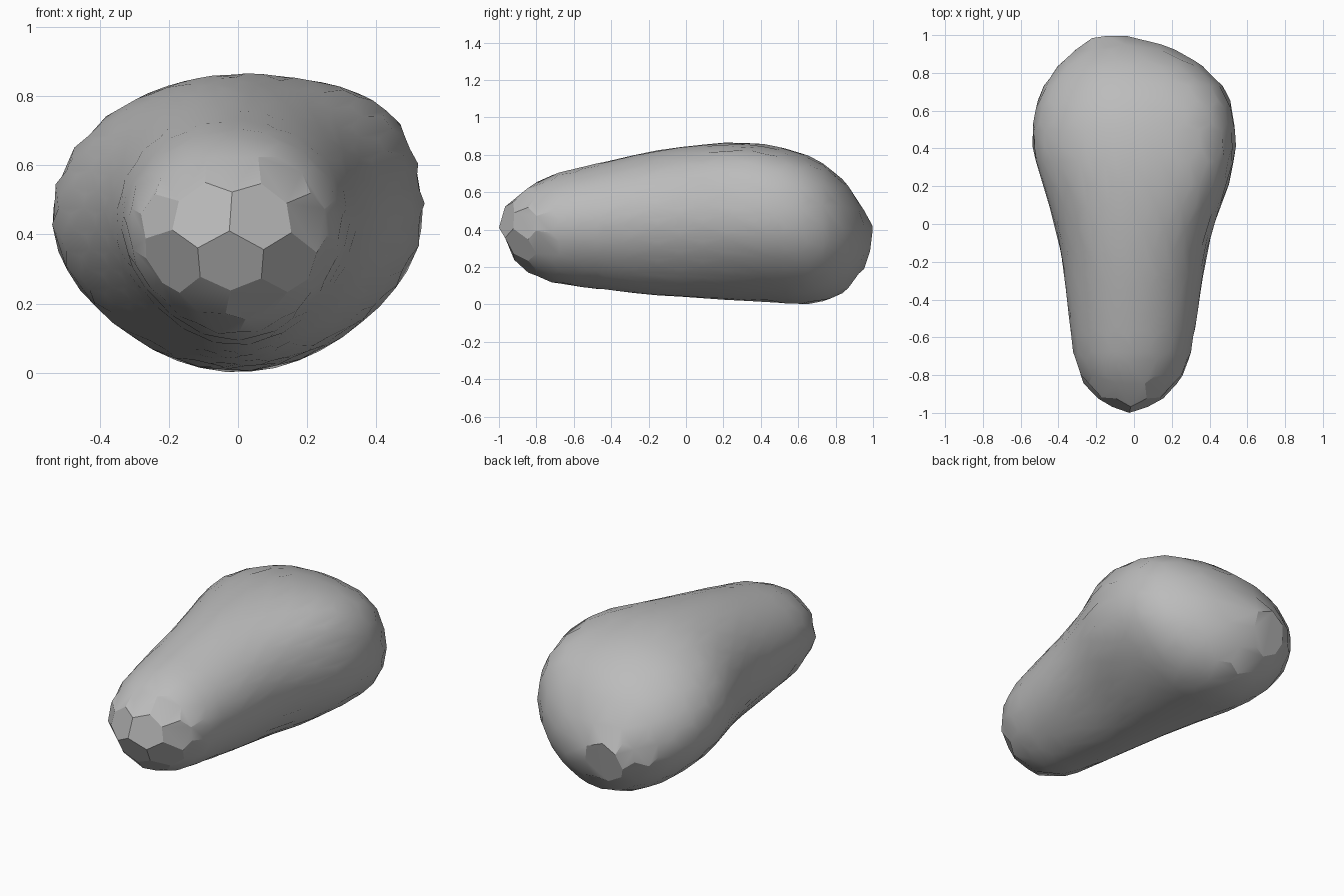
import bpy, bmesh
from math import sin, cos, pi, atan2, radians, exp
from mathutils import Vector

cube = bpy.data.objects.get("Cube")
if cube:
    bpy.data.objects.remove(cube, do_unlink=True)

# Outline stations along the body: y, left edge, right edge, bottom, top
STATIONS = [
    (-1.0, -.03, -.02, .40, .41),
    (-.97, -.13, .09, .30, .52),
    (-.87, -.26, .23, .18, .62),
    (-.7, -.32, .30, .11, .70),
    (-.45, -.35, .34, .08, .76),
    (-.18, -.38, .38, .05, .82),
    (0, -.42, .42, .04, .845),
    (.2, -.48, .50, .025, .865),
    (.4, -.54, .54, .015, .86),
    (.55, -.535, .53, .003, .83),
    (.7, -.50, .50, 0, .78),
    (.86, -.39, .34, .07, .65),
    (.96, -.27, .15, .2, .49),
    (1.0, -.14, -.13, .39, .40),
]
# Cell rows along the body: y, cells around
ROWS = [(-.97, 3), (-.87, 9), (-.75, 14), (-.63, 17), (-.51, 20)]
ROWS += [(-.39 + .12 * i, 22) for i in range(10)]
ROWS += [(.8, 18), (.89, 12), (.965, 6)]


def outline(y):
    """Interpolate the outline at y with a smooth cubic."""
    y = max(-1, min(1, y))
    i = next(k for k in range(len(STATIONS) - 1) if y <= STATIONS[k + 1][0])
    a, b = STATIONS[i], STATIONS[i + 1]
    f = (y - a[0]) / (b[0] - a[0])
    if i == 0:
        f = f ** .5
    elif i == len(STATIONS) - 2:
        f = 1 - (1 - f) ** .5
    return [p + (q - p) * f for p, q in zip(a[1:], b[1:])]


def surface(d):
    """Map a direction on the unit sphere to the body surface."""
    left, right, low, high = outline(d.y)
    a = atan2(d.z, d.x)
    cx, cz = (left + right) / 2, low + (high - low) * .53
    # fuller upper shoulder towards the rear, slightly tapered underside
    rear = max(0, min(1, (d.y + .2) / .5)) * max(0, min(1, (1 - d.y) * 4))
    r = 1 + .1 * rear * exp(-((a - pi / 4) / .4) ** 2)
    if a < 0:
        r -= .04 * sin(2 * a) ** 2
    rz = high - cz if a > 0 else cz - low
    return Vector((cx + (right - left) / 2 * cos(a) * r, d.y, cz + rz * sin(a) * r))


# Staggered seeds on a sphere, joined into triangles
seeds = bmesh.new()
for i, (y, n) in enumerate(ROWS):
    rad = (1 - y * y) ** .5
    for k in range(n):
        a = 2 * pi * (k + .5 * (i % 2)) / n + .5
        seeds.verts.new((rad * cos(a), y, rad * sin(a)))
bmesh.ops.convex_hull(seeds, input=seeds.verts[:])
bmesh.ops.triangulate(seeds, faces=seeds.faces[:])
seeds.faces.index_update()

# One honeycomb cell around each seed
body = bmesh.new()
corners = [body.verts.new(surface(f.calc_center_median().normalized()))
           for f in seeds.faces]
for v in seeds.verts:
    n = v.co.normalized()
    u = n.orthogonal().normalized()
    w = n.cross(u)
    ring = sorted(v.link_faces, key=lambda f: atan2(
        (f.calc_center_median() - v.co).dot(w), (f.calc_center_median() - v.co).dot(u)))
    if len(ring) > 2:
        body.faces.new([corners[f.index] for f in ring])
bmesh.ops.recalc_face_normals(body, faces=body.faces[:])

mesh = bpy.data.meshes.new("rounded_body")
body.to_mesh(mesh)
body.free()
seeds.free()
obj = bpy.data.objects.new("rounded_body", mesh)
bpy.context.collection.objects.link(obj)

# Plain grey surface
grey = bpy.data.materials.new("mid_grey")
grey.use_nodes = True
colour = (.5, .5, .5, 1)
grey.diffuse_color = colour
grey.node_tree.nodes["Principled BSDF"].inputs["Base Color"].default_value = colour
mesh.materials.append(grey)

# Smooth over the body, crisp facets at the blunt front end
bpy.ops.object.select_all(action='DESELECT')
obj.select_set(True)
bpy.context.view_layer.objects.active = obj
bpy.ops.object.shade_smooth_by_angle(angle=radians(24))
